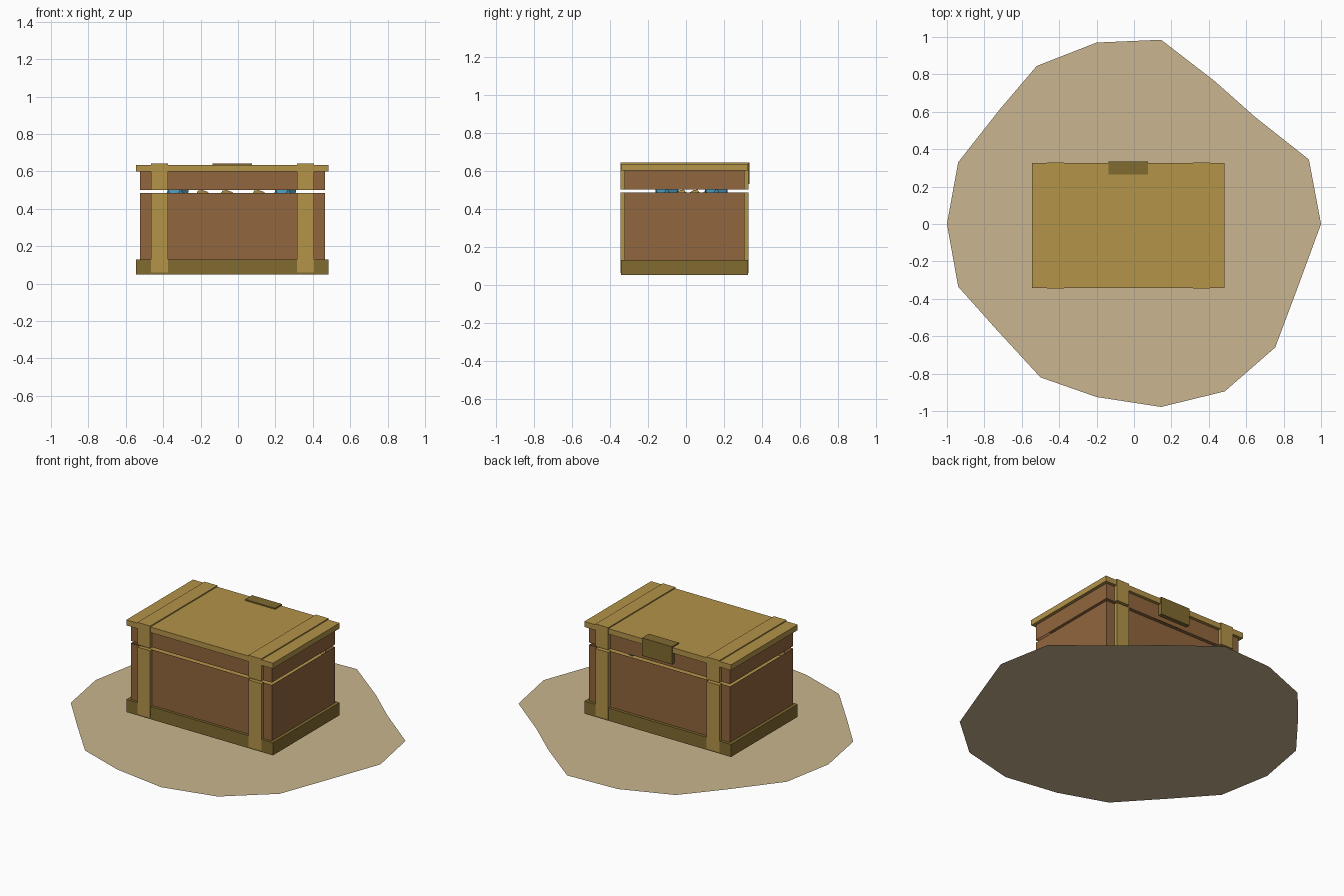
import bpy, bmesh
from math import pi

if "Cube" in bpy.data.objects:
    bpy.data.objects.remove(bpy.data.objects["Cube"])


def mat(name, rgb):
    m = bpy.data.materials.new(name)
    m.diffuse_color = [(c / 255) ** 2.2 for c in rgb] + [1]
    m.use_nodes = True
    m.node_tree.nodes["Principled BSDF"].inputs["Base Color"].default_value = m.diffuse_color
    return m


SAND = mat("sand", (200, 180, 142))
WOOD = mat("wood", (144, 102, 64))
GOLD = mat("gold", (178, 146, 74))
BRONZE = mat("bronze", (128, 106, 52))
BLUE = mat("blue_gem", (75, 150, 185))
CX = -0.03  # chest centre line


def finish(name, bm, m):
    me = bpy.data.meshes.new(name)
    bm.normal_update()
    bm.to_mesh(me)
    bm.free()
    me.materials.append(m)
    ob = bpy.data.objects.new(name, me)
    bpy.context.collection.objects.link(ob)
    return ob


def box(name, x, y, z, m):
    bm = bmesh.new()
    bmesh.ops.create_cube(bm, size=1)
    for v in bm.verts:
        for i, (a, b) in enumerate((x, y, z)):
            v.co[i] = (a + b) / 2 + v.co[i] * (b - a)
    return finish(name, bm, m)


def tray(name, x, y, z, opening_up, m, wall=0.04):
    """Box with one open recess, at the top or at the bottom."""
    ob = box(name, x, y, z, m)
    bm = bmesh.new()
    bm.from_mesh(ob.data)
    bm.normal_update()
    s = 1 if opening_up else -1
    face = max(bm.faces, key=lambda f: f.normal.z * s)
    bmesh.ops.inset_region(bm, faces=[face], thickness=wall)
    bmesh.ops.translate(bm, verts=face.verts, vec=(0, 0, -s * (z[1] - z[0] - wall)))
    bm.to_mesh(ob.data)
    bm.free()


# sand patch: irregular flat outline
outline = [(1, 0), (.935, .345), (.65, .57), (.43, .765), (.145, .985), (-.2, .97),
           (-.52, .845), (-.72, .61), (-.94, .33), (-1, 0), (-.94, -.335), (-.73, -.57),
           (-.5, -.82), (-.2, -.925), (.145, -.978), (.485, -.895), (.755, -.66), (.875, -.34)]
bm = bmesh.new()
bm.faces.new([bm.verts.new((x, y, 0)) for x, y in outline])
finish("sand_patch", bm, SAND)

# chest body, base, lid
RIM_X, RIM_Y = (-.545, .485), (-.342, .327)
BODY_X, BODY_Y = (-.525, .465), (-.325, .308)
box("chest_base", RIM_X, RIM_Y, (.05, .13), BRONZE)
tray("chest_body", BODY_X, BODY_Y, (.10, .485), True, WOOD)
tray("chest_lid", BODY_X, BODY_Y, (.50, .61), False, WOOD)
box("lid_top", RIM_X, RIM_Y, (.60, .635), GOLD)

# metal bands on front, back and over the top
for side in (-1, 1):
    bx = (CX + side * .39 - .045, CX + side * .39 + .045)
    for label, y in (("front", (-.345, -.32)), ("back", (.30, .33))):
        box("lower_band_" + label, bx, y, (.06, .485), GOLD)
        box("upper_band_" + label, bx, y, (.50, .64), GOLD)
    box("top_band", bx, (-.345, .33), (.62, .642), GOLD)

# clasp
box("clasp", (-.135, .075), (.265, .334), (.53, .643), BRONZE)

# treasure showing through the gap
box("treasure_bed", (-.48, .42), (-.28, .265), (.15, .44), GOLD)
for x, y in ((-.325, -.10), (.25, .16)):
    bm = bmesh.new()
    bmesh.ops.create_icosphere(bm, subdivisions=1, radius=.07)
    finish("gem", bm, BLUE).location = (x, y, .475)
for x, y in ((-.18, -.04), (.12, .03), (-.05, .1)):
    bm = bmesh.new()
    bmesh.ops.create_cone(bm, cap_ends=True, segments=10, radius1=.05, radius2=.05, depth=.015)
    coin = finish("coin", bm, GOLD)
    coin.location = (x, y, .46)
    coin.rotation_euler = (pi / 5, pi / 6, 0)
